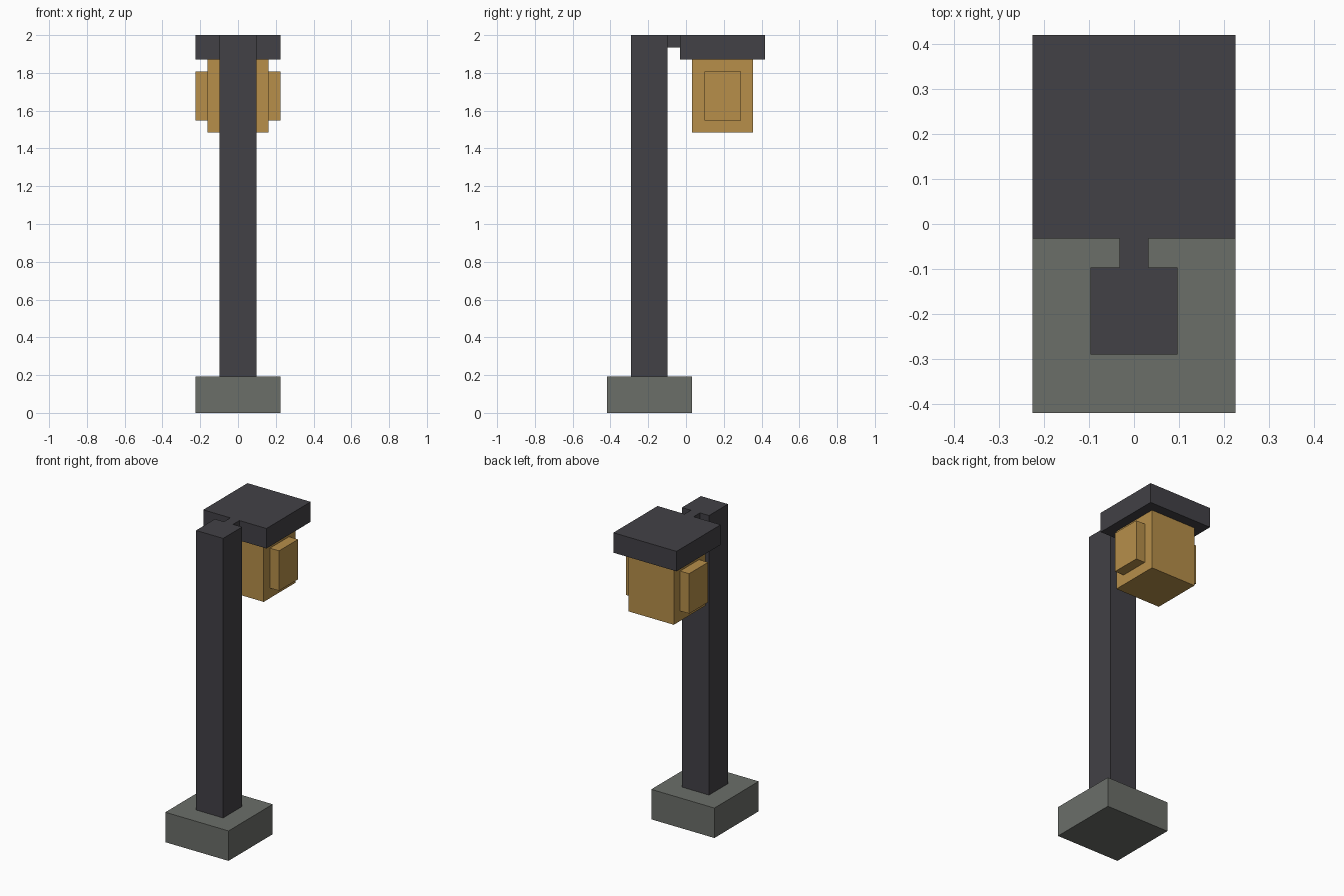
import bpy
import bmesh
from mathutils import Vector

cube = bpy.data.objects.get("Cube")
if cube:
    bpy.data.objects.remove(cube, do_unlink=True)

U = 2 / 31  # one grid step: the post lamp is 31 steps tall


def make_material(name, srgb):
    linear = [((c / 255 + 0.055) / 1.055) ** 2.4 for c in srgb]
    mat = bpy.data.materials.new(name)
    mat.use_nodes = True
    mat.diffuse_color = (*linear, 1)
    mat.node_tree.nodes["Principled BSDF"].inputs["Base Color"].default_value = (*linear, 1)
    return mat


stone = make_material("grey stone", (107, 110, 105))
iron = make_material("dark iron", (66, 65, 70))
amber = make_material("amber glass", (183, 143, 74))


def box(name, low, high, mat):
    """Box between two corners given in grid steps."""
    low, high = Vector(low) * U, Vector(high) * U
    bm = bmesh.new()
    bmesh.ops.create_cube(bm, size=1)
    bmesh.ops.scale(bm, vec=high - low, verts=bm.verts)
    mesh = bpy.data.meshes.new(name)
    bm.to_mesh(mesh)
    bm.free()
    mesh.materials.append(mat)
    obj = bpy.data.objects.new(name, mesh)
    obj.location = (low + high) / 2
    bpy.context.collection.objects.link(obj)
    return obj


# Footing and post
box("base", (-3.5, -6.5, 0), (3.5, 0.5, 3), stone)
box("post", (-1.5, -4.5, 3), (1.5, -1.5, 31), iron)

# Arm joining the post to the lamp cap
box("arm", (-0.5, -1.5, 30), (0.5, -0.5, 31), iron)
box("lamp_cap", (-3.5, -0.5, 29), (3.5, 6.5, 31), iron)

# Hanging lamp with a raised pane on each side
box("lamp_body", (-2.5, 0.5, 23), (2.5, 5.5, 29), amber)
box("left_pane", (2.5, 1.5, 24), (3.5, 4.5, 28), amber)
box("right_pane", (-3.5, 1.5, 24), (-2.5, 4.5, 28), amber)
